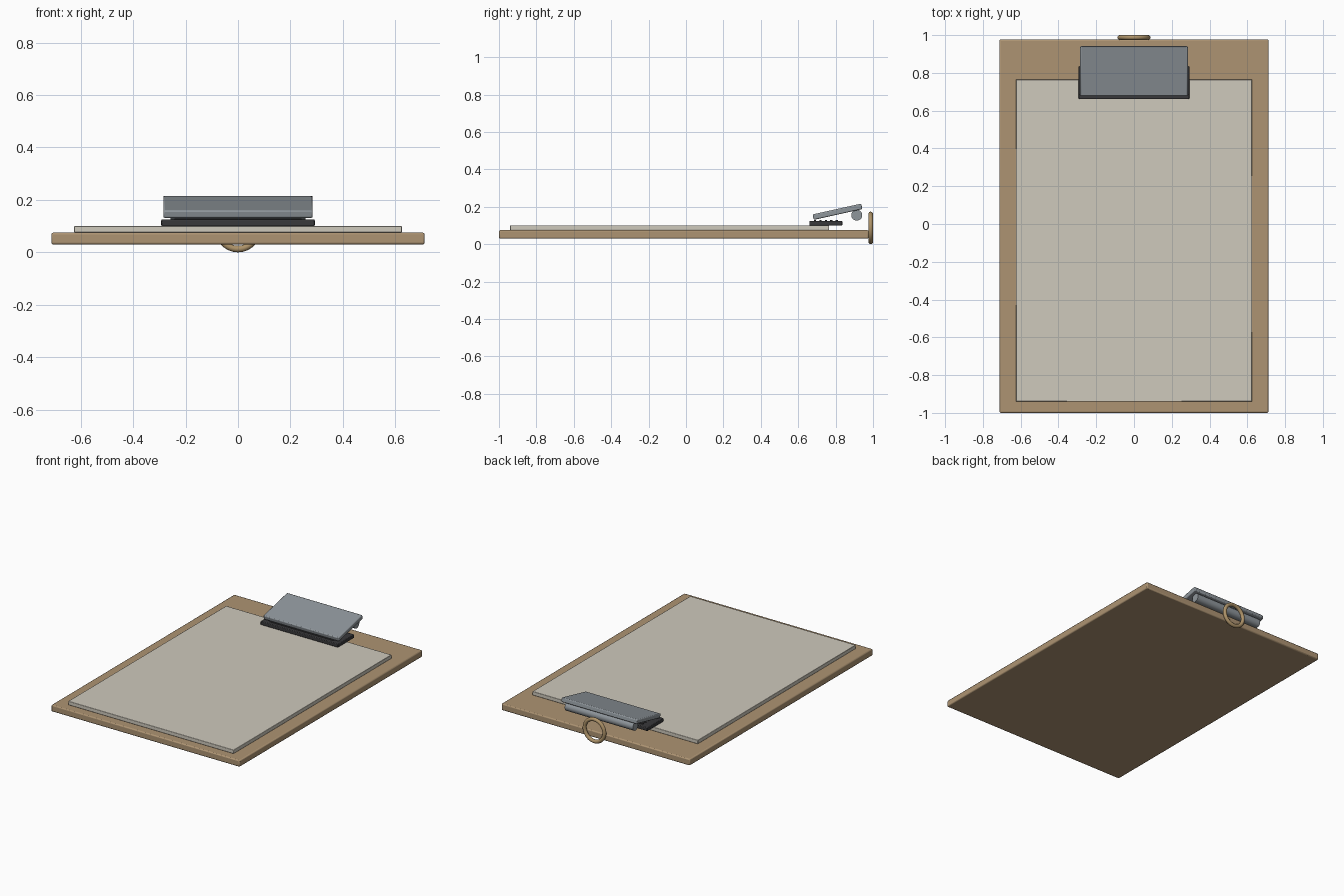
import bpy
import math

cube = bpy.data.objects.get("Cube")
if cube:
    bpy.data.objects.remove(cube, do_unlink=True)


def material(name, colour):
    mat = bpy.data.materials.new(name)
    mat.use_nodes = True
    mat.diffuse_color = (*colour, 1)
    mat.node_tree.nodes["Principled BSDF"].inputs["Base Color"].default_value = (*colour, 1)
    return mat


wood = material("tan wood", (0.42, 0.295, 0.17))
paper = material("off white paper", (0.62, 0.585, 0.505))
steel = material("grey steel", (0.275, 0.305, 0.33))
rubber = material("dark rubber", (0.04, 0.04, 0.043))
brass = material("aged brass", (0.42, 0.29, 0.14))


def finish(name, mat, bevel=0):
    obj = bpy.context.object
    obj.name = name
    obj.data.materials.append(mat)
    if bevel:
        mod = obj.modifiers.new("soft edges", "BEVEL")
        mod.width = bevel
        mod.segments = 2
    bpy.ops.object.shade_smooth_by_angle(angle=math.radians(30))
    return obj


def box(name, mat, centre, size, bevel, tilt=0):
    bpy.ops.mesh.primitive_cube_add(size=1, location=centre)
    obj = bpy.context.object
    obj.scale = size
    bpy.ops.object.transform_apply(location=False, rotation=False, scale=True)
    obj.rotation_euler.x = tilt
    return finish(name, mat, bevel)


# Backing board and paper stack
box("board", wood, (0, -0.0115, 0.0525), (1.424, 1.977, 0.045), 0.007)
box("paper_stack", paper, (0, -0.0875, 0.088), (1.25, 1.705, 0.026), 0.003)

# Clip: gripping jaw with ridges, tilted lever and spring roll
box("clip_jaw", rubber, (0, 0.748, 0.1125), (0.586, 0.175, 0.025), 0.004)
for i in range(5):
    box(f"jaw_ridge_{i + 1}", rubber, (0, 0.69 + i * 0.029, 0.126), (0.486, 0.012, 0.006), 0.001)
box("clip_lever", steel, (0, 0.81, 0.1735), (0.57, 0.266, 0.03), 0.006, math.radians(12.5))
bpy.ops.mesh.primitive_cylinder_add(vertices=32, radius=0.029, depth=0.515,
                                    location=(0, 0.913, 0.155), rotation=(0, math.pi / 2, 0))
finish("spring_roll", steel)

# Hanging ring on the rear edge
bpy.ops.mesh.primitive_torus_add(major_radius=0.0745, minor_radius=0.0125, major_segments=48,
                                 minor_segments=16, location=(0, 0.9875, 0.087),
                                 rotation=(math.pi / 2, 0, 0))
finish("hanging_ring", brass)
